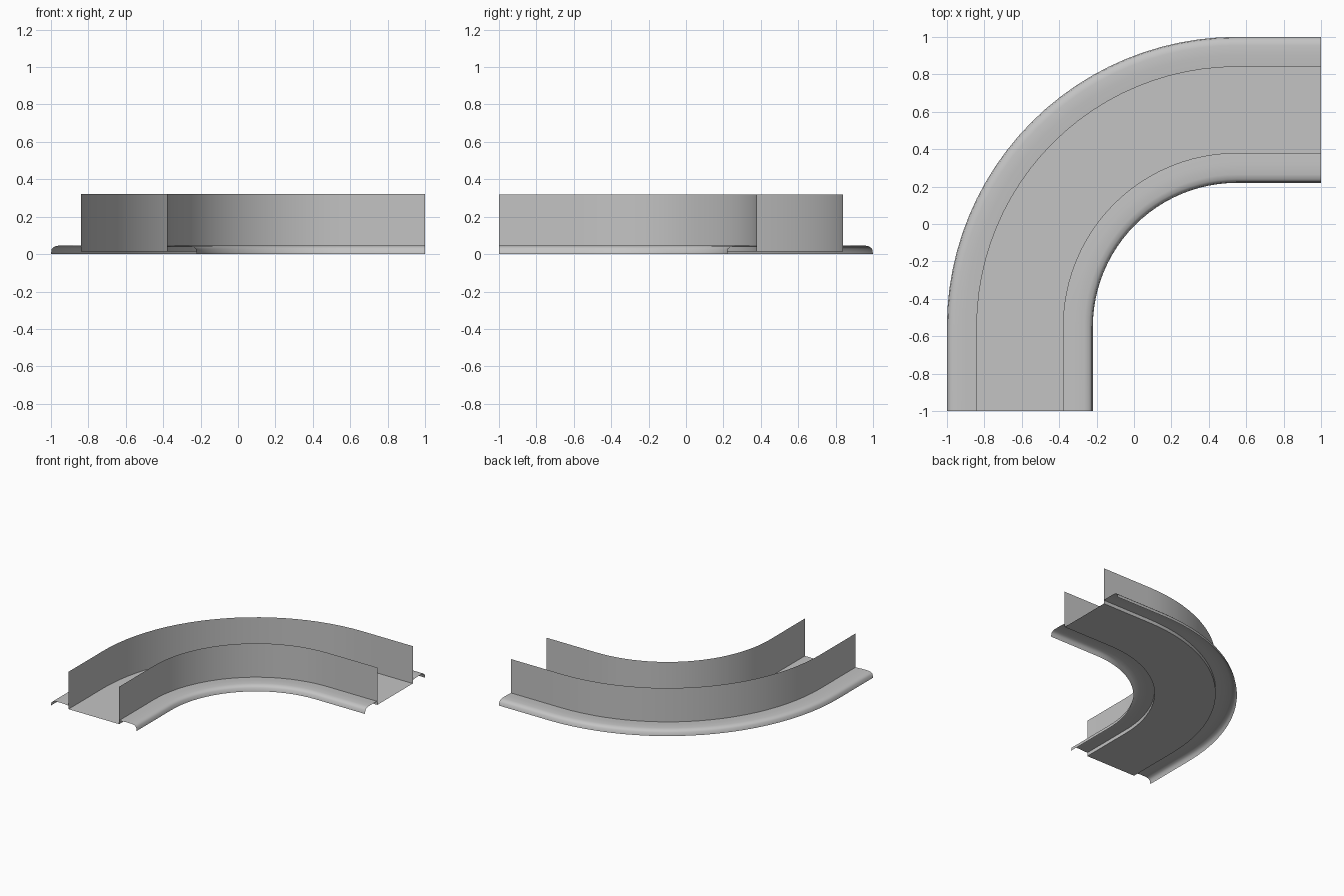
import bpy
import bmesh
import math

cube = bpy.data.objects.get("Cube")
if cube:
    bpy.data.objects.remove(cube, do_unlink=True)

# Overall layout: a quarter bend with a straight run at each end
CENTRE = 0.55
INNER_WALL, OUTER_WALL = 0.93, 1.39
FLOOR_Z, WALL_TOP = 0.013, 0.32
SEGMENTS = 24

steel = bpy.data.materials.new("plain_grey")
steel.use_nodes = True
GREY = (0.55, 0.55, 0.55, 1)
steel.diffuse_color = GREY
steel.node_tree.nodes["Principled BSDF"].inputs["Base Color"].default_value = GREY


def bend_path(radius):
    """Plan points of the bend at one distance from its centre."""
    points = [(CENTRE - radius, -1)]
    for i in range(SEGMENTS + 1):
        a = math.pi - math.pi / 2 * i / SEGMENTS
        points.append((CENTRE + radius * math.cos(a), -CENTRE + radius * math.sin(a)))
    points.append((1, radius - CENTRE))
    return points


def sweep(name, profile):
    """Sweep an open (radius, height) profile round the bend as thin sheet."""
    bm = bmesh.new()
    rows = [[bm.verts.new((x, y, z)) for x, y in bend_path(r)] for r, z in profile]
    for low, high in zip(rows, rows[1:]):
        for i in range(len(low) - 1):
            bm.faces.new((low[i], high[i], high[i + 1], low[i + 1]))
    bmesh.ops.recalc_face_normals(bm, faces=bm.faces)
    # Make the widest horizontal sheet face up
    flat = max(bm.faces, key=lambda f: abs(f.normal.z) * f.calc_area())
    if flat.normal.z < 0:
        bmesh.ops.reverse_faces(bm, faces=bm.faces)
    mesh = bpy.data.meshes.new(name)
    bm.to_mesh(mesh)
    bm.free()
    mesh.materials.append(steel)
    obj = bpy.data.objects.new(name, mesh)
    bpy.context.collection.objects.link(obj)
    bpy.ops.object.select_all(action="DESELECT")
    obj.select_set(True)
    bpy.context.view_layer.objects.active = obj
    bpy.ops.object.shade_smooth_by_angle(angle=math.radians(50))
    return obj


# Open channel: floor with a tall wall on each side
sweep("channel", [(INNER_WALL, WALL_TOP), (INNER_WALL, FLOOR_Z),
                  (OUTER_WALL, FLOOR_Z), (OUTER_WALL, WALL_TOP)])

# Side flanges with a rounded, turned-down lip
LIP = [(0, 0.042), (0.06, 0.046), (0.115, 0.046), (0.14, 0.041),
       (0.155, 0.028), (0.16, 0)]
for name, wall, side in (("inner_flange", INNER_WALL, -1), ("outer_flange", OUTER_WALL, 1)):
    sweep(name, [(wall + side * d, z) for d, z in LIP])
